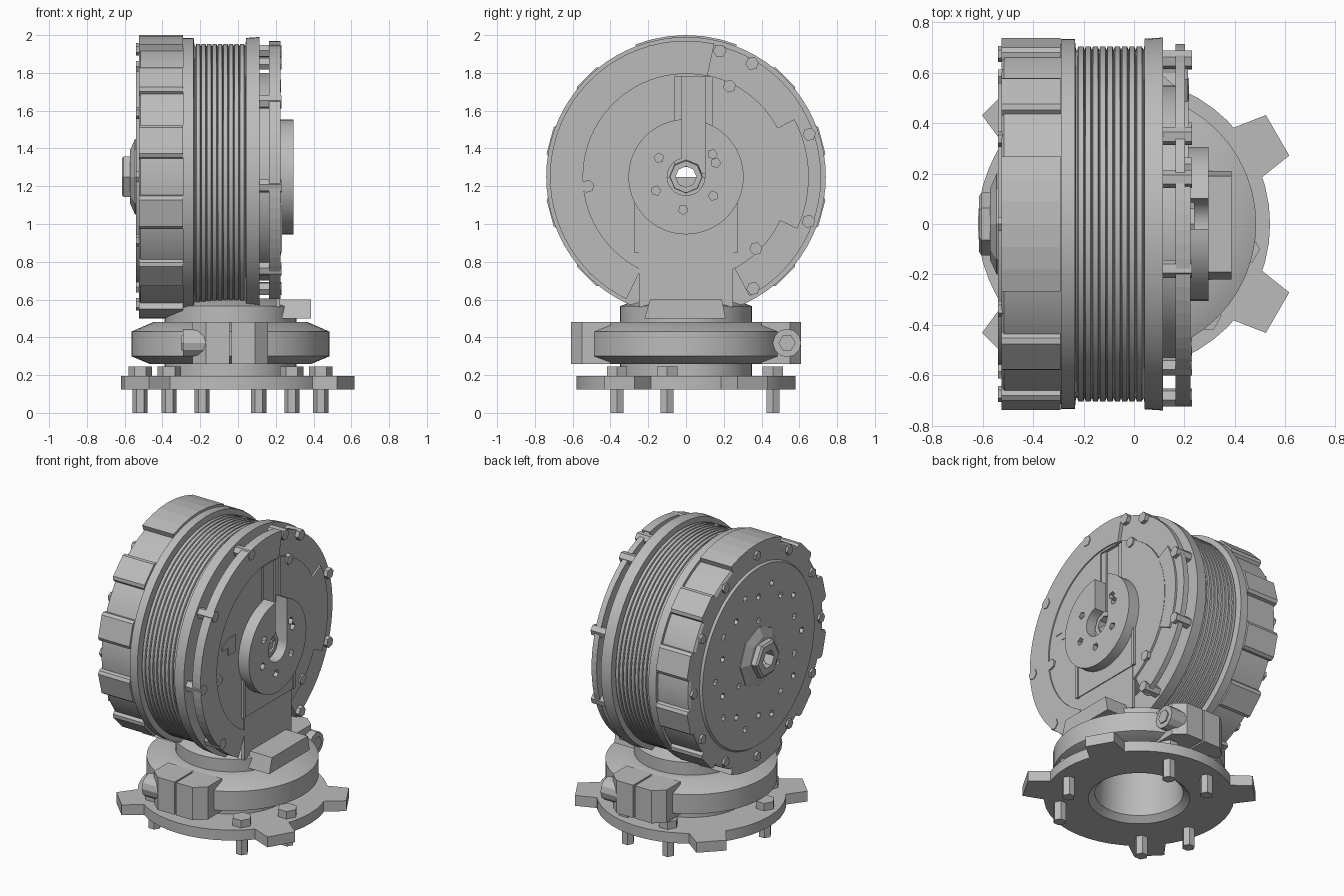
import bpy, bmesh, math
from mathutils import Vector

if "Cube" in bpy.data.objects:
    bpy.data.objects.remove(bpy.data.objects["Cube"])

grey = bpy.data.materials.new("plain_grey")
grey.use_nodes = True
COLOUR = (0.5, 0.5, 0.5, 1)
grey.diffuse_color = COLOUR
grey.node_tree.nodes["Principled BSDF"].inputs["Base Color"].default_value = COLOUR

WHEEL = Vector((0, 0, 1.25))     # wheel axle
BASE = Vector((-0.04, 0, 0))     # mount axis


def finish(name, bm, smooth=False):
    bmesh.ops.recalc_face_normals(bm, faces=bm.faces)
    mesh = bpy.data.meshes.new(name)
    bm.to_mesh(mesh)
    bm.free()
    mesh.materials.append(grey)
    ob = bpy.data.objects.new(name, mesh)
    bpy.context.collection.objects.link(ob)
    if smooth:
        bpy.ops.object.select_all(action='DESELECT')
        ob.select_set(True)
        bpy.context.view_layer.objects.active = ob
        bpy.ops.object.shade_smooth_by_angle(angle=math.radians(25))
    return ob


def place(axis, u, v, w):
    return Vector((w, u, v)) if axis == 'X' else Vector((u, v, w))


def add_prism(bm, outline, lo, hi, axis='X', centre=WHEEL):
    """Extrude a flat outline along an axis."""
    verts = [bm.verts.new(place(axis, u, v, lo) + centre) for u, v in outline]
    face = bm.faces.new(verts)
    move = place(axis, 0, 0, hi - lo)
    out = bmesh.ops.extrude_face_region(bm, geom=[face], use_keep_orig=True)
    bmesh.ops.translate(bm, vec=move,
                        verts=[g for g in out["geom"] if isinstance(g, bmesh.types.BMVert)])


def prisms(name, outlines, lo, hi, axis='X', centre=WHEEL, smooth=False):
    bm = bmesh.new()
    for outline in outlines:
        add_prism(bm, outline, lo, hi, axis, centre)
    return finish(name, bm, smooth)


def lathe(name, profile, axis='X', centre=WHEEL, segs=72, smooth=True):
    """Turn a closed (height, radius) profile round an axis."""
    bm = bmesh.new()
    rings = []
    for i in range(segs):
        a = math.tau * i / segs
        rings.append([bm.verts.new(place(axis, r * math.cos(a), r * math.sin(a), h) + centre)
                      for h, r in profile])
    n = len(profile)
    for i in range(segs):
        p, q = rings[i], rings[(i + 1) % segs]
        for k in range(n):
            m = (k + 1) % n
            bm.faces.new((p[k], p[m], q[m], q[k]))
    return finish(name, bm, smooth)


def polar(r, deg):
    a = math.radians(deg)
    return (r * math.cos(a), r * math.sin(a))


def arc(r, start, end, steps):
    return [polar(r, start + (end - start) * i / steps) for i in range(steps + 1)]


def ngon(cu, cv, r, sides=6, turn=0):
    return [(cu + p[0], cv + p[1])
            for p in (polar(r, turn + 360 * i / sides) for i in range(sides))]


def sector(inner, outer, start, end, steps=24):
    return arc(outer, start, end, steps) + arc(inner, end, start, steps)


def rect(u0, u1, v0, v1):
    return [(u0, v0), (u1, v0), (u1, v1), (u0, v1)]


def cut(ob, cutter):
    """Cut a shape away and drop the cutter."""
    mod = ob.modifiers.new("cut", 'BOOLEAN')
    mod.operation = 'DIFFERENCE'
    mod.solver = 'EXACT'
    mod.object = cutter
    cutter.hide_render = True
    deps = bpy.context.evaluated_depsgraph_get()
    mesh = bpy.data.meshes.new_from_object(ob.evaluated_get(deps))
    ob.modifiers.clear()
    ob.data = mesh
    bpy.data.objects.remove(cutter)


# Wheel body: back plate, rim, ridged drum and front flange
ridges = []
for i in range(9):
    x = -0.225 + i * 0.029
    ridges += [(x, 0.69), (x + 0.004, 0.704), (x + 0.024, 0.704)]
wheel = lathe("wheel_drum", [(-0.54, 0.06), (-0.54, 0.595), (-0.525, 0.605), (-0.525, 0.7),
                             (-0.515, 0.715), (-0.29, 0.715), (-0.29, 0.735), (-0.235, 0.735),
                             (-0.23, 0.69)] + ridges +
              [(0.04, 0.69), (0.042, 0.735), (0.115, 0.74), (0.115, 0.55), (0.17, 0.55),
               (0.17, 0.06)])
holes = [ngon(*polar(0.4 if i % 2 else 0.46, i * 18), 0.022, 5, i * 40) for i in range(20)]
holes += [ngon(*polar(0.24, 90 + i * 120), 0.02, 5) for i in range(3)]
cut(wheel, prisms("hole_cutter", holes, -0.6, -0.5))

# Raised treads round the rim
treads = [[polar(0.7, a - 7.5), polar(0.735, a - 7), polar(0.748, a - 5.5),
           polar(0.748, a + 5.5), polar(0.735, a + 7), polar(0.7, a + 7.5)]
          for a in (15, 45, 135, 165, 195, 225, 315, 345)]
treads += [sector(0.7, 0.75, a - 21, a + 21, 6) for a in (90, 270)]
prisms("rim_treads", treads, -0.525, -0.292)
prisms("rim_bolts", [ngon(*polar(0.675, a), 0.032, 6, a) for a in range(0, 360, 30)],
       -0.54, -0.5)

# Axle cap and nut on the back of the wheel
lathe("axle_cap", [(-0.53, 0.06), (-0.53, 0.2), (-0.545, 0.2), (-0.572, 0.14), (-0.572, 0.06)],
      segs=8, smooth=False)
lathe("axle_nut", [(-0.56, 0.06), (-0.56, 0.125), (-0.605, 0.125), (-0.615, 0.11),
                   (-0.615, 0.06)], segs=6, smooth=False)

# Cover on the bracket side, with a stepped rim
prisms("cover_rim_front", [sector(0.545, 0.72, 78, 244, 36)], 0.165, 0.225)
prisms("cover_rim_back", [sector(0.545, 0.715, -62, 78, 30)], 0.165, 0.203)
cover = lathe("cover_disc", [(0.16, 0.06), (0.16, 0.55), (0.217, 0.55), (0.217, 0.06)])
cut(cover, prisms("groove_cutter", [rect(-0.06, 0.14, 0.02, 0.53)], 0.195, 0.3))
prisms("cover_groove_rails", [rect(-0.06, -0.02, 0.1, 0.53), rect(0.10, 0.14, 0.1, 0.53)],
       0.19, 0.207)
prisms("cover_side_step", [sector(0.54, 0.65, -25, 28, 12)], 0.2, 0.215)
prisms("cover_clip", [[(-0.48, 0.13), (-0.42, 0.13), (-0.42, 0.08), (-0.34, 0.08),
                       (-0.34, 0.19), (-0.42, 0.19), (-0.48, 0.16)]], 0.21, 0.222)

# Bolts between flange and cover
spots = [polar(0.69, a) for a in (19, 75, 105, 145, 184, 225, 301, 340)]
prisms("cover_bolts", [ngon(y, z, 0.036, 6, 20 * y) for y, z in spots + [(0.35, 0.6)]],
       0.1, 0.23)
prisms("face_bolts", [ngon(y, z, 0.035, 6, 15)
                      for y, z in ((0.23, 0.48), (0.37, -0.38), (-0.52, -0.05))], 0.2, 0.228)

# Hub with keyhole slot
hub = prisms("bracket_hub", [arc(0.305, 93.8, 430.5, 48) + arc(0.1, 0, -258.5, 16)],
             0.21, 0.295, smooth=True)
cut(hub, prisms("hub_hole_cutter", [ngon(*polar(0.175, 25 + i * 60), 0.026, 5, i * 50)
                                    for i in range(6) if i != 1] +
                [ngon(0.14, 0.12, 0.026, 5)], 0.265, 0.4))
lathe("axle_end", [(0.15, 0.055), (0.15, 0.095), (0.24, 0.085), (0.24, 0.055)],
      segs=8, smooth=False)

# Bracket arm and foot
prisms("bracket_arm", [rect(-0.27, 0.27, -0.4, 0)], 0.2, 0.228)
prisms("arm_edges", [rect(-0.275, -0.255, -0.4, -0.14), rect(0.255, 0.275, -0.4, -0.14)],
       0.2, 0.234)
prisms("arm_lower", [rect(-0.25, 0.25, -0.69, -0.38)], 0.2, 0.222)
prisms("bracket_foot", [[(-0.22, -0.75), (0.21, -0.75), (0.19, -0.65), (-0.19, -0.65)]],
       0.2, 0.387)

# Turntable neck with hollow underside
lathe("neck", [(0.19, 0.27), (0.19, 0.35), (0.565, 0.35), (0.605, 0.24), (0.605, 0.01),
               (0.5, 0.01), (0.5, 0.25)], 'Z', BASE, 48)

# Split clamp ring
lathe("clamp_ring", [(0.26, 0.34), (0.26, 0.43), (0.3, 0.525), (0.43, 0.525), (0.48, 0.41),
                     (0.48, 0.34)], 'Z', BASE, 48)
for side, label in ((-1, "front"), (1, "back")):
    ears = []
    for x in (-1, 1):
        ears.append([(x * 0.006, side * 0.4), (x * 0.2, side * 0.4), (x * 0.2, side * 0.55),
                     (x * 0.13, side * 0.61), (x * 0.006, side * 0.61)])
    prisms("clamp_ears_" + label, ears, 0.26, 0.48, 'Z', BASE)
    start, end = sorted((side * 0.13, side * 0.25))
    prisms("clamp_bolt_" + label, [ngon(side * 0.535, 0.37, 0.075, 12)], start, end,
           'X', BASE, True)
    prisms("clamp_socket_" + label, [ngon(side * 0.535, 0.37, 0.045, 6)], start - 0.008,
           end + 0.008, 'X', BASE)

# Base plate with lugs
lathe("base_plate", [(0.125, 0.31), (0.125, 0.58), (0.195, 0.58), (0.195, 0.27), (0.16, 0.27)],
      'Z', BASE, 48)
lugs = [[polar(0.56, a - 12), polar(0.71, a - 7.5), polar(0.71, a + 7.5), polar(0.56, a + 12)]
        for a in (30, -30, 135, -135)]
prisms("base_lugs", lugs, 0.125, 0.195, 'Z', BASE)

# Base bolts: hex shanks below, nuts above
bolts = [(side * x, y) for side in (-1, 1) for x, y in ((0.478, -0.1), (0.325, -0.365), (0.15, 0.46))]
prisms("base_shanks", [ngon(x, y, 0.04) for x, y in bolts], 0, 0.19, 'Z', BASE)
prisms("base_nuts", [ngon(x, y, 0.062) for x, y in bolts], 0.19, 0.245, 'Z', BASE)
